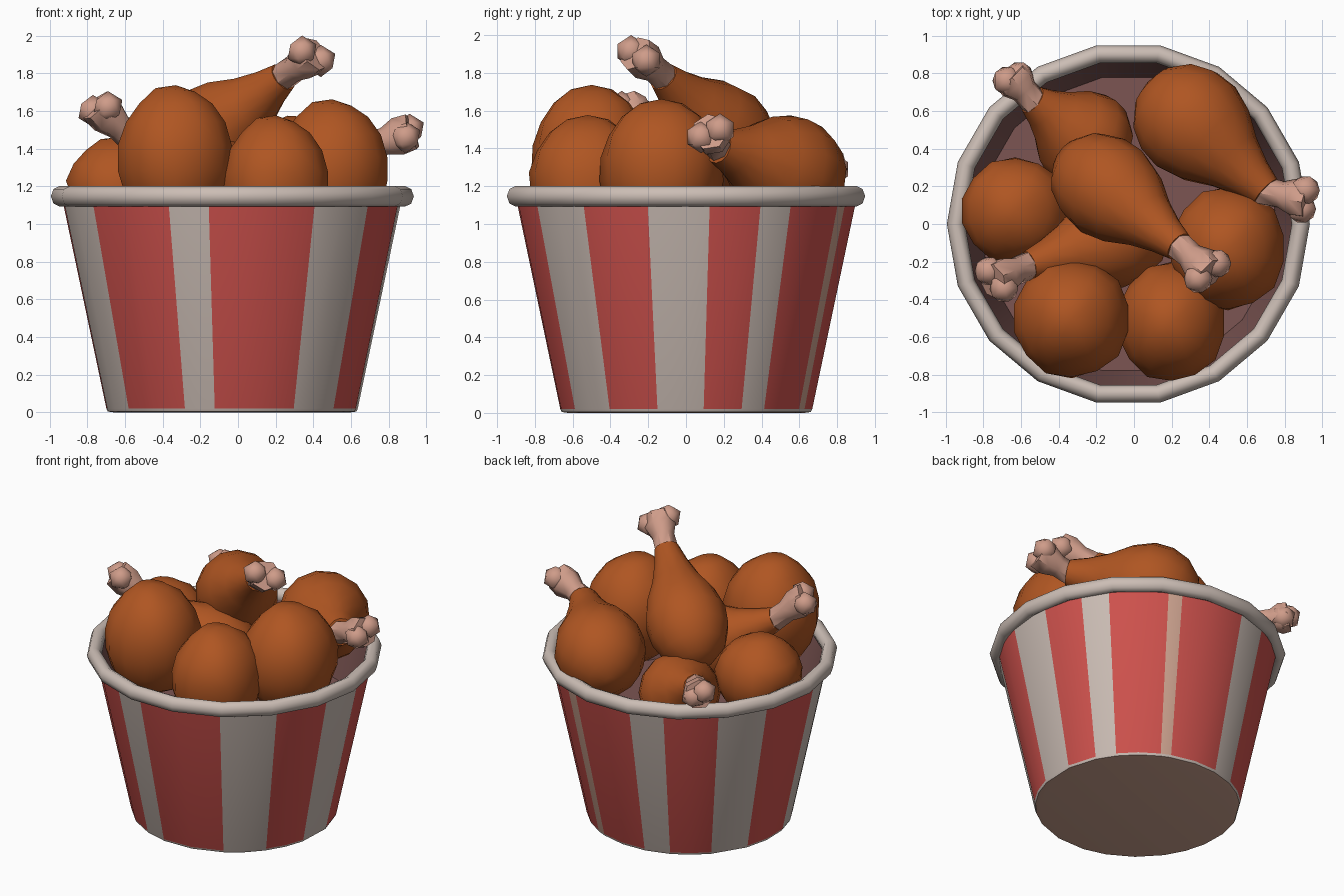
import bpy, bmesh, math
from mathutils import Vector

if "Cube" in bpy.data.objects:
    bpy.data.objects.remove(bpy.data.objects["Cube"])

CX = -0.03  # bucket axis sits slightly left of centre


def mat(name, rgb):
    m = bpy.data.materials.new(name)
    m.diffuse_color = (*rgb, 1)
    m.use_nodes = True
    m.node_tree.nodes["Principled BSDF"].inputs["Base Color"].default_value = m.diffuse_color
    return m


CREAM = mat("cream card", (0.60, 0.51, 0.46))
RED = mat("red stripe", (0.63, 0.085, 0.075))
CRUST = mat("fried crust", (0.43, 0.092, 0.016))
BONE = mat("bone", (0.62, 0.33, 0.25))
INNER = mat("inside card", (0.20, 0.09, 0.085))
BASE = mat("bucket base", (0.62, 0.37, 0.28))


def finish(bm, name, mats, sharp=40):
    bmesh.ops.remove_doubles(bm, verts=bm.verts, dist=1e-4)
    bmesh.ops.recalc_face_normals(bm, faces=bm.faces)
    me = bpy.data.meshes.new(name)
    bm.to_mesh(me)
    bm.free()
    for m in mats:
        me.materials.append(m)
    ob = bpy.data.objects.new(name, me)
    bpy.context.collection.objects.link(ob)
    bpy.ops.object.select_all(action='DESELECT')
    ob.select_set(True)
    bpy.context.view_layer.objects.active = ob
    bpy.ops.object.shade_smooth_by_angle(angle=math.radians(sharp))
    return ob


def lathe(bm, profile, angles, rule=None, closed=False):
    """Spin (radius, height) points about the bucket axis; angles run from -y to +x."""
    rings = [[bm.verts.new((CX + r * math.sin(math.radians(a)),
                            -r * math.cos(math.radians(a)), z)) for a in angles]
             for r, z in profile]
    n = len(angles)
    for i in range(len(rings) if closed else len(rings) - 1):
        lo, hi = rings[i], rings[(i + 1) % len(rings)]
        for j in range(n):
            k = (j + 1) % n
            f = bm.faces.new((lo[j], lo[k], hi[k], hi[j]))
            if rule:
                f.material_index = rule(i, angles[j])
    return rings


def limb(bm, a, b, profile, sides):
    """Spin (fraction along, radius) points about the line a-b."""
    a, b = Vector(a), Vector(b)
    d = (b - a).normalized()
    u = d.orthogonal().normalized()
    w = d.cross(u)
    rings = []
    for t, r in profile:
        c = a.lerp(b, t)
        rings.append([bm.verts.new(c + r * (u * math.cos(q) + w * math.sin(q)))
                      for q in (2 * math.pi * i / sides for i in range(sides))])
    for lo, hi in zip(rings, rings[1:]):
        for j in range(sides):
            k = (j + 1) % sides
            bm.faces.new((lo[j], lo[k], hi[k], hi[j]))
    bm.faces.new(rings[0])
    bm.faces.new(rings[-1])


# Striped bucket wall: uneven red stripes, as start and end angles
stripes = [(-8, 29), (53, 77), (98, 116), (128, 153), (159, 189),
           (204, 227), (249, 279), (305, 338)]
edges = [a for s in stripes for a in s]
angles = []
for a, b in zip(edges, edges[1:] + [edges[0] + 360]):
    n = 2 if b - a > 22 else 1
    angles += [a + (b - a) * i / n for i in range(n)]


def wall_rule(i, a):
    if i == 0 or (i == 2 and a == 153):  # base, and the tan seam at the back
        return 2
    return 1 if i == 2 and any(s <= a < e for s, e in stripes) else 0


bm = bmesh.new()
rings = lathe(bm, [(0.63, 0), (0.665, 0.005), (0.672, 0.02), (0.905, 1.12)],
              angles, wall_rule)
bm.faces.new(rings[0]).material_index = 2
finish(bm, "bucket_wall", [CREAM, RED, BASE])

# Inside of the bucket, with a floor hidden below the food
even = [10 + i * 20 for i in range(18)]
bm = bmesh.new()
rings = lathe(bm, [(0.79, 0.75), (0.87, 1.13)], even)
bm.faces.new(rings[0])
finish(bm, "bucket_inside", [INNER])

# Rolled rim
bm = bmesh.new()
lathe(bm, [(0.915 + 0.048 * math.cos(q), 1.147 + 0.055 * math.sin(q))
           for q in (math.pi * i / 4 for i in range(8))], even, closed=True)
finish(bm, "bucket_rim", [CREAM], 60)

# Drumsticks: fat end, neck, fattest radius, two bone knuckles
SHAPE = [(0, 0.1), (0.035, 0.45), (0.13, 0.78), (0.26, 0.96), (0.40, 1.0),
         (0.56, 0.86), (0.72, 0.59), (0.87, 0.41), (1, 0.30)]
drumsticks = {
    "top": ((-0.36, 0.37, 1.29), (0.24, -0.12, 1.78), 0.27,
            (0.34, -0.29, 1.915), (0.44, -0.21, 1.865)),
    "back_left": ((-0.10, 0.32, 0.98), (-0.54, 0.66, 1.29), 0.27,
                  (-0.675, 0.76, 1.33), (-0.61, 0.785, 1.29)),
    "left": ((0.15, 0.0, 1.05), (-0.56, -0.22, 1.45), 0.26,
             (-0.77, -0.25, 1.60), (-0.69, -0.34, 1.62)),
    "back_right": ((0.08, 0.75, 1.20), (0.70, 0.17, 1.41), 0.30,
                   (0.91, 0.18, 1.50), (0.89, 0.08, 1.46)),
}
for name, (end, neck, r, k1, k2) in drumsticks.items():
    bm = bmesh.new()
    limb(bm, end, neck, [(t, f * r) for t, f in SHAPE], 14)
    finish(bm, name + "_drumstick_meat", [CRUST], 70)
    # bone shaft flaring into two angular knuckles
    bm = bmesh.new()
    mid = (Vector(k1) + Vector(k2)) / 2
    start = Vector(neck) - (mid - Vector(neck)) * 0.2
    limb(bm, start, mid, [(0, 0.078), (0.5, 0.075), (0.8, 0.105), (1.1, 0.10)], 7)
    for k in (k1, k2):
        res = bmesh.ops.create_icosphere(bm, subdivisions=1, radius=0.085)
        bmesh.ops.translate(bm, verts=res["verts"], vec=k)
    finish(bm, name + "_drumstick_bone", [BONE], 50)

# Rounded thigh pieces packed around the bucket: centre, radii
pieces = {
    "front_left": ((-0.33, -0.50, 1.35), (0.315, 0.32, 0.385)),
    "front_right": ((0.20, -0.52, 1.21), (0.295, 0.32, 0.365)),
    "right": ((0.50, -0.13, 1.29), (0.31, 0.33, 0.37)),
    "far_left": ((-0.63, 0.07, 1.18), (0.29, 0.285, 0.28)),
}
for name, (c, s) in pieces.items():
    bm = bmesh.new()
    bmesh.ops.create_uvsphere(bm, u_segments=14, v_segments=9, radius=1)
    for v in bm.verts:
        # lumpy crust
        v.co *= 1 + 0.03 * math.sin(5 * v.co.x + 3 * v.co.z) * math.cos(4 * v.co.y)
    bmesh.ops.scale(bm, verts=bm.verts, vec=s)
    bmesh.ops.translate(bm, verts=bm.verts, vec=c)
    # keep the underside inside the tapering bucket
    for v in bm.verts:
        if v.co.z < 1.15:
            d = Vector((v.co.x - CX, v.co.y))
            limit = 0.85 - 0.2 * (1.15 - v.co.z)
            if d.length > limit:
                d *= limit / d.length
                v.co.x, v.co.y = CX + d.x, d.y
    finish(bm, name + "_piece", [CRUST], 70)
